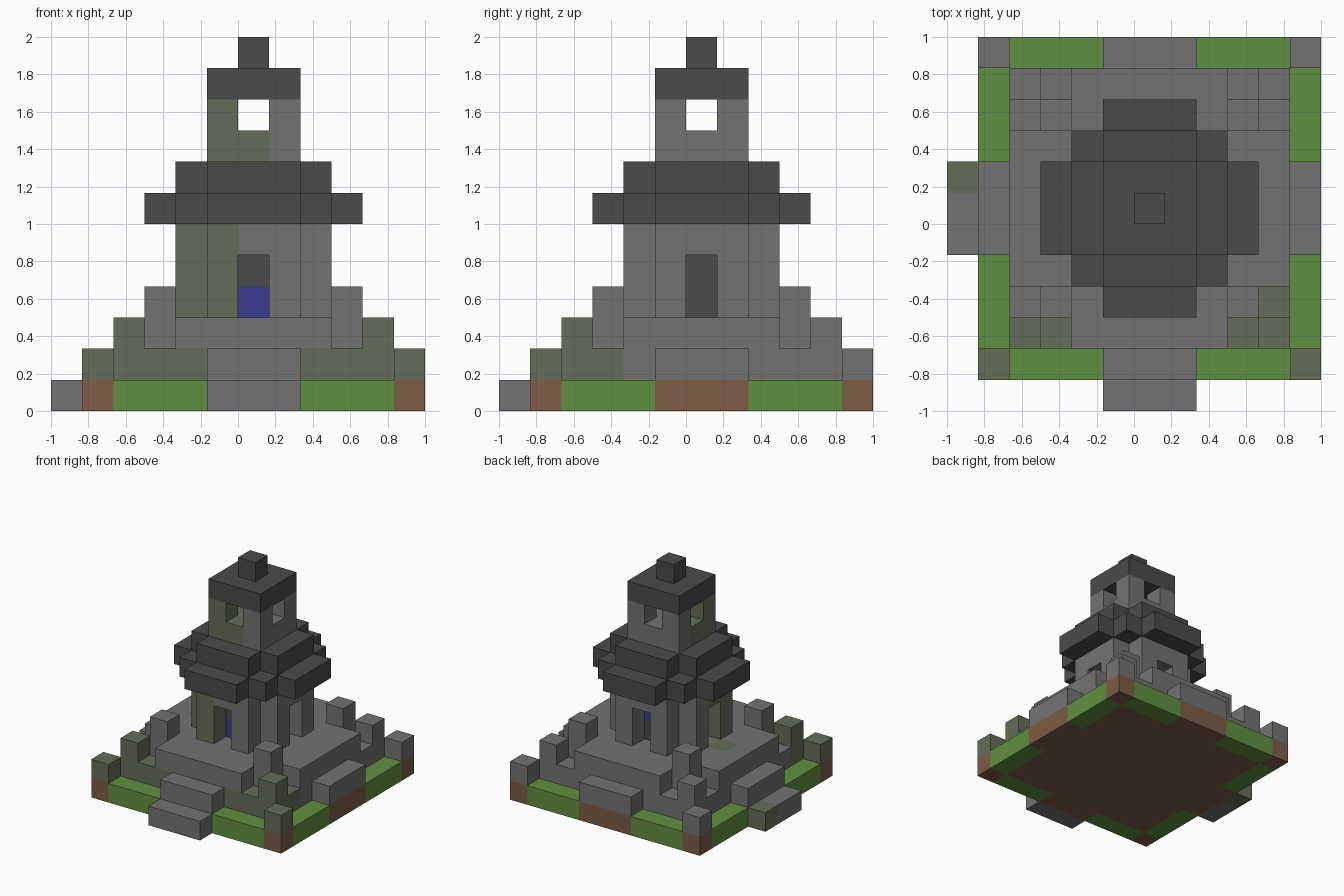
import bpy
import bmesh
from mathutils import Vector

if "Cube" in bpy.data.objects:
    bpy.data.objects.remove(bpy.data.objects["Cube"], do_unlink=True)

U = 1 / 6  # block size; block (0, 0) is the tower axis

COLOURS = {
    "stone": (0.171, 0.171, 0.171),
    "dark_stone": (0.069, 0.069, 0.069),
    "mossy_stone": (0.130, 0.153, 0.098),
    "grass": (0.119, 0.279, 0.051),
    "dirt": (0.205, 0.107, 0.061),
    "blue": (0.044, 0.044, 0.275),
}
NAMES = list(COLOURS)
MATERIALS = []
for name, rgb in COLOURS.items():
    mat = bpy.data.materials.new(name)
    mat.use_nodes = True
    mat.diffuse_color = (*rgb, 1)
    bsdf = mat.node_tree.nodes["Principled BSDF"]
    bsdf.inputs["Base Color"].default_value = (*rgb, 1)
    bsdf.inputs["Roughness"].default_value = 0.9
    MATERIALS.append(mat)

parts = {}  # part name -> {block: colour name}


def plan(test, reach=6):
    """Blocks in plan whose distances from the axis pass the test."""
    r = range(-reach, reach + 1)
    return [(x, y) for x in r for y in r if test(abs(x), abs(y))]


def fill(part, cells, layers, colour="stone"):
    blocks = parts.setdefault(part, {})
    for x, y in cells:
        for z in layers:
            blocks[x, y, z] = colour


def paint(part, cells, layers, colour="mossy_stone"):
    for x, y in cells:
        for z in layers:
            if (x, y, z) in parts[part]:
                parts[part][x, y, z] = colour


def carve(part, cells, layers):
    for x, y in cells:
        for z in layers:
            parts[part].pop((x, y, z), None)


def sides(d):
    return [(d, 0), (-d, 0), (0, d), (0, -d)]


def corners(d):
    return [(d, d), (-d, d), (d, -d), (-d, -d)]


# Ground slab with grass strips along the rim
fill("ground", plan(lambda x, y: max(x, y) <= 5), [0], "dirt")
paint("ground", plan(lambda x, y: max(x, y) == 5 and 2 <= min(x, y) <= 4), [0], "grass")

# Corner posts on the ground
fill("corner_posts", corners(5), [1])
paint("corner_posts", [(-5, -5), (5, -5)], [1])

# Lower terrace, mossy towards the front
fill("lower_terrace", plan(lambda x, y: max(x, y) <= 4), [1])
paint("lower_terrace", [(x, -4) for x in range(-4, 5) if abs(x) > 1], [1])
paint("lower_terrace", [(4, -3)], [1])

# Steps on all sides, with a lower tread at the front and at one side
fill("upper_steps", plan(lambda x, y: max(x, y) == 5 and min(x, y) <= 1), [1])
fill("front_step", [(x, -6) for x in (-1, 0, 1)], [0])
fill("side_step", [(-6, y) for y in (-1, 0, 1)], [0])
paint("side_step", [(-6, 1)], [0])

# Upper terrace with stepped corners
fill("upper_terrace", plan(lambda x, y: max(x, y) <= 4 and (min(x, y) <= 2 or max(x, y) <= 3)), [2])
paint("upper_terrace", [(-3, 0)], [2])
fill("outer_posts", corners(4), [2])
paint("outer_posts", [(-4, -4), (4, -4)], [2])
fill("inner_posts", corners(3), [3])

# Tower walls with four doorways
fill("tower_walls", plan(lambda x, y: max(x, y) == 2 and min(x, y) <= 1), range(3, 6))
carve("tower_walls", sides(2), [3, 4])
paint("tower_walls", [(-1, -2), (-2, -1)], range(3, 6))
paint("tower_walls", [(-2, 0)], [5])

# Dark core behind the doorways, with two blue blocks
fill("tower_core", plan(lambda x, y: max(x, y) <= 1), range(3, 6), "dark_stone")
paint("tower_core", [(0, -1)], [3], "blue")
paint("tower_core", [(0, 1)], [4], "blue")

# Main roof in two tiers
fill("roof_eaves", plan(lambda x, y: max(x, y) <= 3 and x + y <= 4), [6], "dark_stone")
fill("roof_top", plan(lambda x, y: max(x, y) <= 2 and x + y <= 3), [7], "dark_stone")

# Lantern room with open windows
fill("lantern_room", plan(lambda x, y: max(x, y) <= 1), [8, 9])
carve("lantern_room", sides(1) + [(0, 0)], [9])
paint("lantern_room", [(-1, -1)], [8, 9])
paint("lantern_room", [(0, -1), (-1, 0)], [8])

# Lantern cap and finial
fill("lantern_cap", plan(lambda x, y: max(x, y) <= 1), [10], "dark_stone")
fill("finial", [(0, 0)], [11], "dark_stone")

solid = {block for blocks in parts.values() for block in blocks}


def build(name, blocks):
    """Mesh the exposed faces of a part's blocks."""
    bm = bmesh.new()
    for block, colour in blocks.items():
        centre = Vector(block) + Vector((0.5, 0.5, 0.5))
        for axis in range(3):
            for sign in (-1, 1):
                n = Vector((0, 0, 0))
                n[axis] = sign
                if tuple(int(a + b) for a, b in zip(block, n)) in solid:
                    continue
                s = Vector((0, 0, 0))
                s[(axis + 1) % 3] = 1
                t = n.cross(s)
                quad = [centre + (n + s * i + t * j) / 2
                        for i, j in ((-1, -1), (1, -1), (1, 1), (-1, 1))]
                face = bm.faces.new([bm.verts.new(p * U) for p in quad])
                face.material_index = NAMES.index(colour)
    bmesh.ops.remove_doubles(bm, verts=bm.verts, dist=0.001)
    mesh = bpy.data.meshes.new(name)
    bm.to_mesh(mesh)
    bm.free()
    for mat in MATERIALS:
        mesh.materials.append(mat)
    bpy.context.collection.objects.link(bpy.data.objects.new(name, mesh))


for part, blocks in parts.items():
    build(part, blocks)
